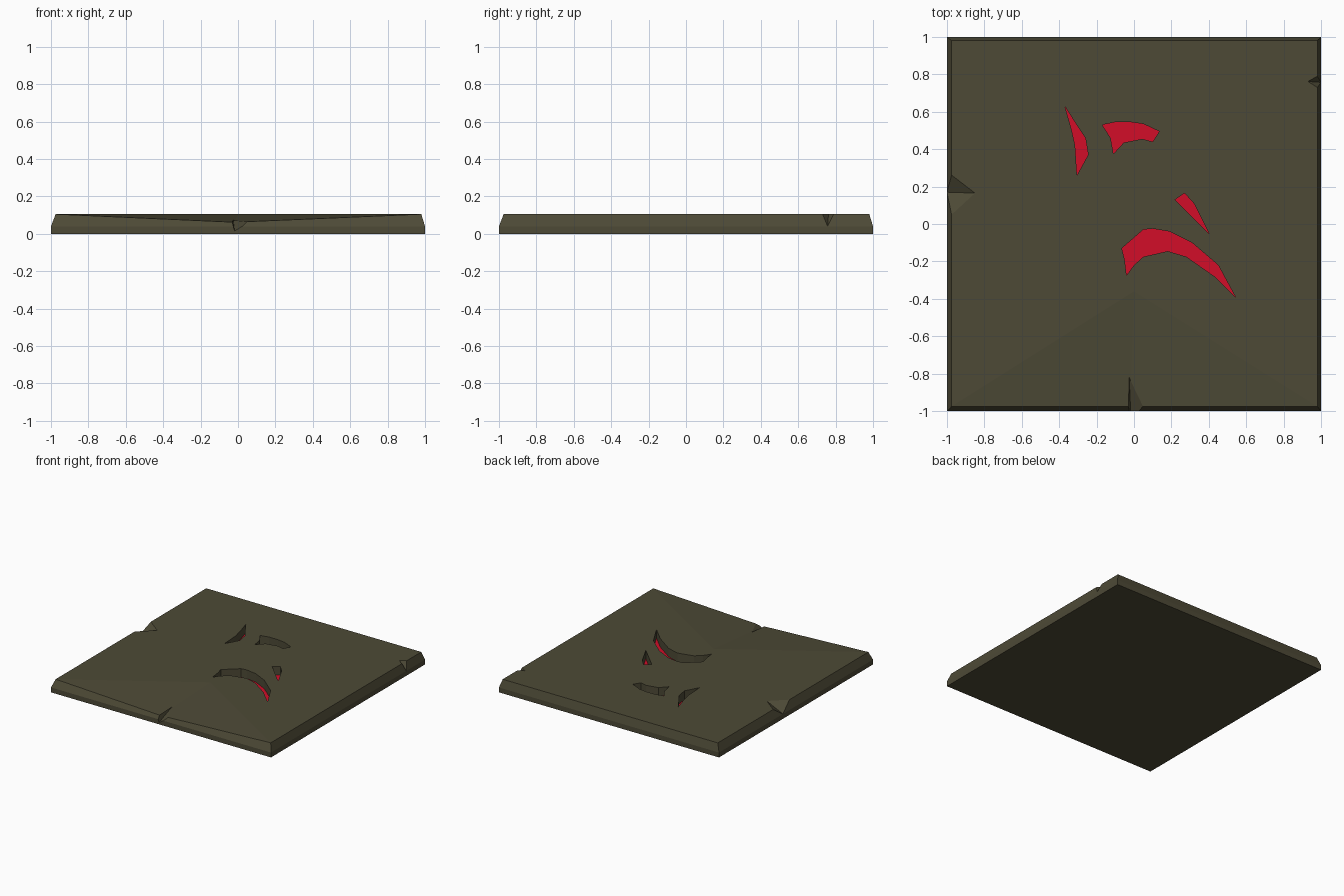
import bpy, bmesh
from mathutils import Vector

if "Cube" in bpy.data.objects:
    bpy.data.objects.remove(bpy.data.objects["Cube"])

TOP, MID, FLOOR = 0.105, 0.04, 0.035


def material(name, rgb):
    m = bpy.data.materials.new(name)
    m.diffuse_color = (*rgb, 1)
    m.use_nodes = True
    m.node_tree.nodes["Principled BSDF"].inputs["Base Color"].default_value = m.diffuse_color
    return m


def to_object(name, bm):
    bmesh.ops.recalc_face_normals(bm, faces=bm.faces[:])
    me = bpy.data.meshes.new(name)
    bm.to_mesh(me)
    bm.free()
    ob = bpy.data.objects.new(name, me)
    bpy.context.collection.objects.link(ob)
    return ob


def carve(target, cutter):
    cutter.hide_render = True
    mod = target.modifiers.new("carve", 'BOOLEAN')
    mod.operation = 'DIFFERENCE'
    mod.solver = 'EXACT'
    mod.object = cutter
    bpy.context.view_layer.objects.active = target
    bpy.ops.object.modifier_apply(modifier=mod.name)
    bpy.data.objects.remove(cutter)


def prism(outline, z0, z1):
    bm = bmesh.new()
    face = bm.faces.new([bm.verts.new((x, y, z0)) for x, y in outline])
    ext = bmesh.ops.extrude_face_region(bm, geom=[face])
    moved = [v for v in ext["geom"] if isinstance(v, bmesh.types.BMVert)]
    bmesh.ops.translate(bm, verts=moved, vec=(0, 0, z1 - z0))
    return to_object("rune_cutter", bm)


def chip(tip, deep, a, b):
    # V-shaped wedge through the tip, the deepest rim point and two rim ends
    t, d, a, b = map(Vector, (tip, deep, a, b))
    pts = [t + 0.3 * (t - d), d + 0.3 * (d - t)]
    pts += [p + 0.6 * (p - d) + 0.5 * (p - t) for p in (a, b)]
    bm = bmesh.new()
    bmesh.ops.convex_hull(bm, input=[bm.verts.new(p) for p in pts])
    return to_object("chip_cutter", bm)


# Slab: straight foot, tapered rim, top sagging to the middle of the front edge
bm = bmesh.new()
front_x = -0.02


def ring(x0, x1, y0, y1, z, z_front):
    return [bm.verts.new(p) for p in ((x0, y0, z), (front_x, y0, z_front),
                                      (x1, y0, z), (x1, y1, z), (x0, y1, z))]


rings = [ring(-1, 1, -1, 1, 0, 0), ring(-1, 1, -1, 1, MID, MID),
         ring(-0.975, 0.98, -0.975, 0.98, TOP, 0.062)]
bm.faces.new(rings[0])
for lo, hi in zip(rings, rings[1:]):
    for i in range(5):
        j = (i + 1) % 5
        bm.faces.new((lo[i], lo[j], hi[j], hi[i]))
sw, dip, se, ne, nw = rings[2]
crest = bm.verts.new((0.0, -0.36, TOP))
for f in ((sw, dip, crest), (dip, se, crest), (crest, se, ne, nw, sw)):
    bm.faces.new(f)
slab = to_object("stone_slab", bm)

# Chipped notches in the left, front and right rims
for pts in (((-0.85, 0.165, TOP), (-1, 0.17, 0.04), (-0.98, 0.265, TOP), (-0.975, 0.05, TOP)),
            ((-0.025, -0.83, 0.07), (-0.018, -1, 0.015), (-0.03, -0.975, 0.062), (0.045, -0.975, 0.063)),
            ((0.93, 0.762, TOP), (1, 0.757, 0.04), (0.98, 0.73, TOP), (0.98, 0.79, TOP))):
    carve(slab, chip(*pts))

# Curved claw-like recesses
runes = [
    [(-0.37, 0.63), (-0.31, 0.535), (-0.26, 0.46), (-0.245, 0.37),
     (-0.305, 0.26), (-0.315, 0.42), (-0.335, 0.51)],
    [(-0.17, 0.53), (-0.1, 0.545), (-0.02, 0.545), (0.05, 0.535), (0.135, 0.495),
     (0.1, 0.44), (0.045, 0.455), (-0.055, 0.435), (-0.11, 0.375), (-0.125, 0.46)],
    [(0.22, 0.13), (0.27, 0.165), (0.32, 0.11), (0.4, -0.05), (0.28, 0.07)],
    [(-0.065, -0.13), (0.05, -0.03), (0.1, -0.025), (0.19, -0.04), (0.31, -0.1),
     (0.45, -0.22), (0.545, -0.395), (0.43, -0.28), (0.28, -0.175), (0.18, -0.145),
     (0.05, -0.175), (0, -0.22), (-0.04, -0.275), (-0.05, -0.19)],
]
for outline in runes:
    carve(slab, prism(outline, FLOOR, 0.2))

# Olive stone, with red on the recess floors
slab.data.materials.clear()
slab.data.materials.append(material("olive_stone", (0.075, 0.068, 0.037)))
slab.data.materials.append(material("red_inlay", (0.65, 0.004, 0.022)))
for p in slab.data.polygons:
    is_floor = p.normal.z > 0.99 and abs(p.center.z - FLOOR) < 0.002
    p.material_index = 1 if is_floor else 0
    p.use_smooth = False
